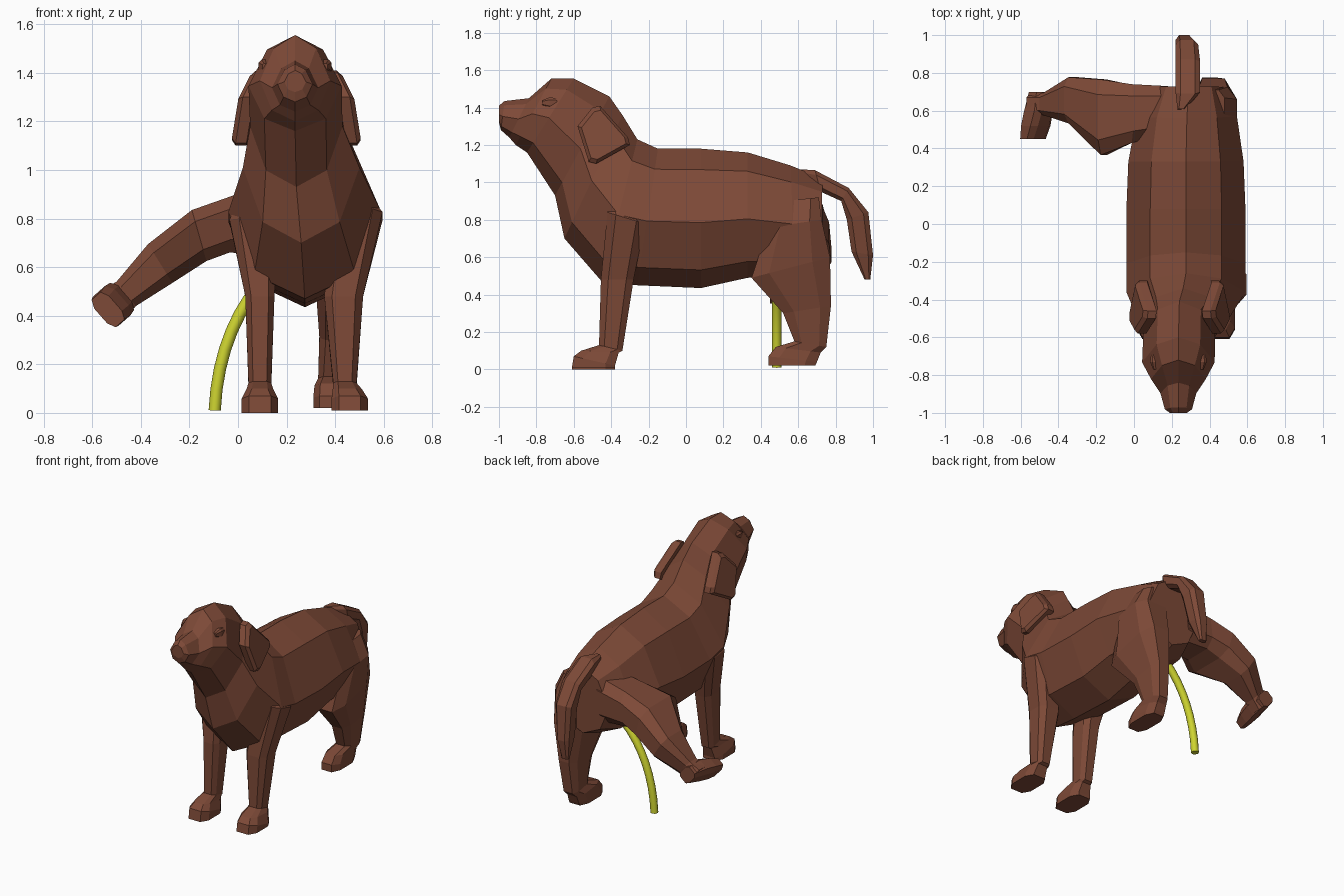
import bpy, bmesh
from mathutils import Vector as V

def material(name, rgb):
    m = bpy.data.materials.new(name)
    m.diffuse_color = (*rgb, 1)
    return m

BROWN = material("brown_coat", (0.205, 0.067, 0.038))
YELLOW = material("yellow", (0.62, 0.66, 0.03))
OCT = [(1, .55), (.6, 1), (-.6, 1), (-1, .55), (-1, -.55), (-.6, -1), (.6, -1), (1, -.55)]

def finish(name, bm, mat=BROWN):
    bmesh.ops.recalc_face_normals(bm, faces=bm.faces)
    me = bpy.data.meshes.new(name)
    bm.to_mesh(me)
    bm.free()
    ob = bpy.data.objects.new(name, me)
    me.materials.append(mat)
    bpy.context.collection.objects.link(ob)
    return ob

def loft(name, rings):
    bm = bmesh.new()
    vs = [[bm.verts.new(p) for p in r] for r in rings]
    n = len(vs[0])
    for a, b in zip(vs, vs[1:]):
        for i in range(n):
            bm.faces.new((a[i], a[(i + 1) % n], b[(i + 1) % n], b[i]))
    bm.faces.new(vs[0])
    bm.faces.new(vs[-1])
    return finish(name, bm)

def ring(c, u, v):
    return [V(c) + V(u) * a + V(v) * b for a, b in OCT]

# body, neck and head: octagons given by top (y,z), bottom (y,z), half width, centre x
def torso_ring(ty, tz, by, bz, w, cx):
    pts = [(0, 0), (.6, .15), (1, .53), (.66, .87), (0, 1), (-.66, .87), (-1, .53), (-.6, .15)]
    return [V((cx + w * f, ty + (by - ty) * t, tz + (bz - tz) * t)) for f, t in pts]

loft("body_and_head", [torso_ring(*r) for r in [
    (.73, 1.02, .72, .55, .20, .29),
    (.56, 1.09, .58, .50, .265, .28),
    (.33, 1.16, .33, .49, .305, .275),
    (.08, 1.18, .08, .435, .315, .275),
    (-.15, 1.18, -.26, .45, .315, .275),
    (-.26, 1.23, -.45, .47, .315, .275),
    (-.34, 1.36, -.65, .70, .24, .26),
    (-.41, 1.46, -.70, .93, .19, .24),
    (-.60, 1.555, -.85, 1.16, .192, .235),
    (-.72, 1.555, -.91, 1.20, .145, .235),
    (-.84, 1.45, -.945, 1.24, .095, .235),
    (-.97, 1.435, -.99, 1.28, .072, .235),
    (-1.0, 1.41, -1.0, 1.32, .045, .235)]])

# ears: sheared flaps, mirrored about the head
def ear(name, s):
    outline = [(-.58, 1.30), (-.50, 1.40), (-.46, 1.41), (-.31, 1.24), (-.30, 1.20), (-.48, 1.10), (-.52, 1.11)]
    rings = []
    for inset in (.06, .015, 0):
        k = .85 if inset == 0 else 1
        r = []
        for y, z in outline:
            y, z = -.44 + (y + .44) * k, 1.25 + (z - 1.25) * k
            dx = min(.18 + .5 * (1.41 - z), .265) - inset - max(0, y + .45) * .25
            r.append((.24 + s * dx, y, z))
        rings.append(r)
    loft(name, rings)

# eyes
def eye(name, s):
    x = .235 + s * .12
    loft(name, [ring((x, y, 1.425), (r, 0, 0), (0, 0, r)) for y, r in ((-.69, .025), (-.73, .03), (-.77, .014))])

for side, s in (("left", -1), ("right", 1)):
    ear(side + "_ear", s)
    eye(side + "_eye", s)

# standing legs: horizontal sections as centre x, half x, y from, y to, z front, z back
def leg(name, secs):
    rings = []
    for cx, hx, y0, y1, zf, zb in secs:
        rings.append(ring((cx, (y0 + y1) / 2, (zf + zb) / 2), (hx, 0, 0), (0, (y1 - y0) / 2, (zb - zf) / 2)))
    loft(name, rings)

leg("left_front_leg", [
    (.10, .08, -.42, -.25, .92, .92), (.065, .10, -.42, -.22, .80, .78),
    (.09, .06, -.455, -.28, .48, .48), (.09, .047, -.465, -.34, .13, .10),
    (.09, .055, -.56, -.36, .10, .09), (.09, .075, -.60, -.38, .07, .02), (.09, .075, -.61, -.38, 0, 0)])
leg("right_front_leg", [
    (.44, .08, -.42, -.25, .92, .92), (.495, .10, -.42, -.22, .84, .78),
    (.435, .08, -.455, -.28, .48, .48), (.44, .048, -.465, -.34, .13, .10),
    (.45, .06, -.56, -.36, .10, .09), (.46, .075, -.60, -.38, .07, .02), (.46, .075, -.61, -.38, .01, .01)])
leg("right_back_leg", [
    (.40, .08, .52, .71, .90, .92), (.42, .125, .44, .725, .76, .80),
    (.42, .10, .35, .77, .49, .60), (.40, .065, .52, .775, .30, .34),
    (.385, .055, .58, .75, .15, .12), (.375, .06, .48, .72, .12, .09), (.375, .065, .44, .70, .07, .04),
    (.375, .065, .44, .69, .02, .02)])

# raised back leg: sections across a path going out and down
loft("raised_back_leg", [ring(c, (0, hy, 0), (vx, 0, vz)) for c, hy, vx, vz in [
    ((.17, .60, .80), .13, .02, .15), ((-.02, .585, .78), .155, .015, .12),
    ((-.16, .565, .73), .20, -.03, .105), ((-.32, .655, .615), .122, -.05, .08),
    ((-.46, .635, .49), .058, -.04, .05), ((-.52, .64, .44), .05, -.05, .06)]])
loft("raised_paw", [ring(c, (a * .75, 0, a * .66), (-b * .66, 0, b * .75)) for c, a, b in [
    ((-.50, .70, .46), .045, .055), ((-.505, .60, .455), .06, .075),
    ((-.52, .52, .44), .055, .08), ((-.535, .45, .425), .04, .075)]])

# tail: sections given by upper and lower (y,z), half width and centre x
loft("tail", [ring((cx, (a + c) / 2, (b + d) / 2), (w, 0, 0), (0, (a - c) / 2, (b - d) / 2))
              for a, b, c, d, w, cx in [
    (.61, 1.07, .60, 1.0, .02, .25), (.69, 1.065, .72, .95, .065, .285), (.87, .97, .83, .90, .065, .285),
    (.975, .84, .86, .80, .06, .28), (1.0, .61, .885, .63, .045, .265), (.985, .48, .955, .48, .025, .25)]])

# curved stream
cu = bpy.data.curves.new("stream", "CURVE")
cu.dimensions = "3D"
cu.bevel_depth = .025
cu.bevel_resolution = 2
cu.use_fill_caps = True
cu.resolution_u = 8
sp = cu.splines.new("BEZIER")
sp.bezier_points.add(1)
for p, (co, l, r) in zip(sp.bezier_points, [
        ((.14, .485, .58), (.2, .485, .62), (.0, .485, .45)),
        ((-.096, .485, .01), (-.085, .485, .25), (-.1, .485, -.1))]):
    p.co, p.handle_left, p.handle_right = co, l, r
tmp = bpy.data.objects.new("tmp", cu)
bpy.context.collection.objects.link(tmp)
bm = bmesh.new()
bm.from_mesh(tmp.evaluated_get(bpy.context.evaluated_depsgraph_get()).to_mesh())
bmesh.ops.remove_doubles(bm, verts=bm.verts, dist=.0005)
bpy.data.objects.remove(tmp)
for f in bm.faces:
    f.smooth = len(f.verts) == 4
finish("stream", bm, YELLOW)
